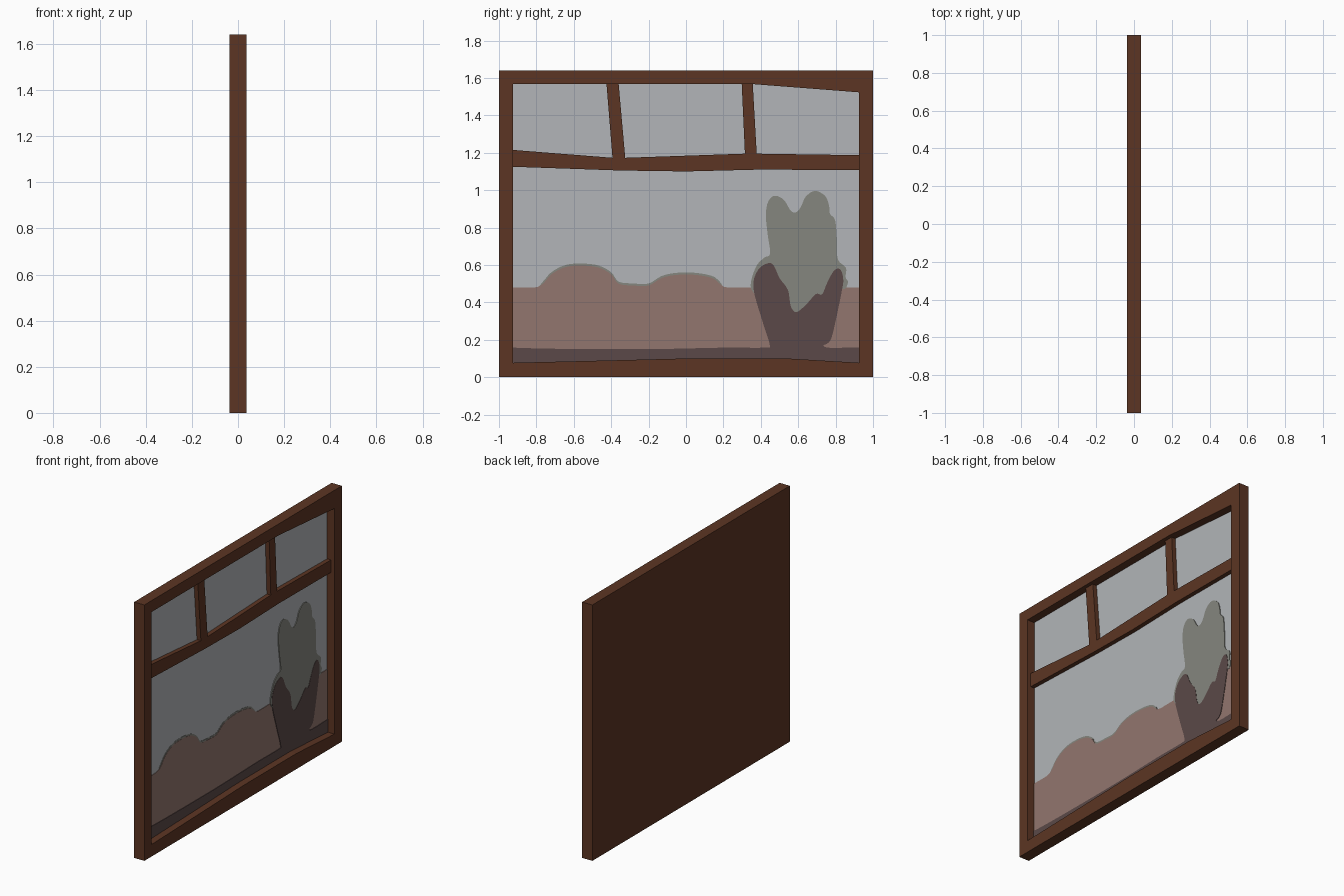
import bpy, bmesh
from mathutils import Vector

if "Cube" in bpy.data.objects:
    bpy.data.objects.remove(bpy.data.objects["Cube"])


def material(name, rgb):
    m = bpy.data.materials.new(name)
    lin = [((c / 255 + 0.055) / 1.055) ** 2.4 for c in rgb]
    m.diffuse_color = (*lin, 1)
    m.use_nodes = True
    m.node_tree.nodes["Principled BSDF"].inputs["Base Color"].default_value = m.diffuse_color
    return m


WOOD = material("brown wood", (92, 53, 35))
GLASS = material("pale grey glass", (178, 181, 184))
ROSE = material("dusty rose", (146, 118, 110))
DARK = material("dark plum", (91, 73, 72))
GREEN = material("grey green", (133, 134, 126))

BACK, FLOOR, BAR, FRONT = -0.036, -0.016, 0.012, 0.036
SIDE = 0.926
SILL = [(-SIDE, .077), (-.39, .09), (0, .1), (.54, .1), (SIDE, .077)]


def finish(bm, name, mats):
    bmesh.ops.recalc_face_normals(bm, faces=bm.faces[:])
    me = bpy.data.meshes.new(name)
    bm.to_mesh(me)
    bm.free()
    for m in mats:
        me.materials.append(m)
    ob = bpy.data.objects.new(name, me)
    bpy.context.collection.objects.link(ob)
    return ob


def ring(bm, pts, x):
    return [bm.verts.new((x, y, z)) for y, z in pts]


def bridge(bm, a, b):
    for i in range(len(a)):
        j = (i + 1) % len(a)
        bm.faces.new((a[i], a[j], b[j], b[i]))


def prism(name, pts, x0, x1, mat):
    bm = bmesh.new()
    a, b = ring(bm, pts, x0), ring(bm, pts, x1)
    bm.faces.new(a)
    bm.faces.new(b)
    bridge(bm, a, b)
    return finish(bm, name, [mat])


def smooth(pts, n=4):
    # Catmull-Rom curve through an open list of points
    p = [Vector(q) for q in [pts[0]] + pts + [pts[-1]]]
    out = []
    for i in range(1, len(p) - 2):
        a, b, c, d = p[i - 1:i + 3]
        for k in range(n):
            t = k / n
            out.append(tuple(0.5 * (2 * b + (c - a) * t + (2 * a - 5 * b + 4 * c - d) * t * t
                                    + (3 * b - a - 3 * c + d) * t ** 3)))
    return out + [tuple(p[-1])]


# window frame: one solid with a recessed glass floor
outer = [(-1, 0), (1, 0), (1, 1.64), (-1, 1.64)]
inner = SILL + [(SIDE, 1.523), (.357, 1.567), (-SIDE, 1.567)]
bm = bmesh.new()
ob_, of = ring(bm, outer, BACK), ring(bm, outer, FRONT)
inf, ing = ring(bm, inner, FRONT), ring(bm, inner, FLOOR)
bm.faces.new(ob_)
bridge(bm, ob_, of)
bridge(bm, inf, ing)
glass = bm.faces.new(ing)
glass.material_index = 1
rim = [bm.edges.get((l[i], l[(i + 1) % len(l)])) for l in (of, inf) for i in range(len(l))]
bmesh.ops.triangle_fill(bm, edges=rim, use_beauty=True, use_dissolve=False,
                        normal=Vector((1, 0, 0)))
finish(bm, "window_frame", [WOOD, GLASS])

# crooked transom with its two leaning mullions
bars = [(-SIDE, 1.125), (-.35, 1.105), (0, 1.10), (.4, 1.11), (SIDE, 1.107),
        (SIDE, 1.187), (.378, 1.195), (.357, 1.567), (.298, 1.567), (.315, 1.195),
        (-.325, 1.173), (-.36, 1.567), (-.425, 1.567), (-.393, 1.173), (-SIDE, 1.215)]
prism("transom_and_mullions", bars, FLOOR, BAR, WOOD)

# painted view: thin plates, each layer slightly prouder than the last
base = SILL[::-1]
hills = [(-SIDE, .48), (-.81, .48), (-.765, .50), (-.72, .55), (-.65, .587), (-.57, .597),
         (-.47, .587), (-.40, .55), (-.36, .50), (-.28, .49), (-.2, .49), (-.13, .53),
         (-.05, .547), (.05, .547), (.14, .53), (.18, .50), (.22, .48), (.34, .48), (SIDE, .48)]
crest = [(y, z + (.011 if z > .482 else -.01)) for y, z in hills]
prism("hill_crest", smooth(crest) + base, FLOOR, FLOOR + .0015, GREEN)
prism("hills", smooth(hills) + base, FLOOR, FLOOR + .003, ROSE)

tree = [(.37, .44), (.347, .477), (.352, .53), (.38, .60), (.42, .64), (.45, .66), (.437, .76),
        (.427, .868), (.44, .94), (.475, .97), (.523, .948), (.56, .89), (.588, .882),
        (.614, .91), (.64, .965), (.69, .996), (.743, .97), (.764, .92), (.77, .873),
        (.797, .84), (.807, .734), (.812, .63), (.855, .585), (.853, .535), (.866, .509),
        (.85, .472), (.82, .48)]
prism("leafy_bush", smooth(tree) + [(.76, .3), (.43, .3)], FLOOR, FLOOR + .0045, GREEN)

shade = [(-SIDE, .158), (-.7, .152), (-.2, .15), (.2, .158), (.42, .158), (.447, .175),
         (.41, .295), (.36, .477), (.385, .573), (.44, .61), (.47, .595), (.50, .53),
         (.545, .466), (.56, .38), (.59, .348), (.64, .386), (.695, .445), (.727, .442),
         (.754, .503), (.79, .568), (.823, .578), (.84, .53), (.834, .466), (.785, .235),
         (.762, .185), (.735, .17), (.77, .157), (SIDE, .16)]
prism("dark_bush_and_ground", smooth(shade) + base, FLOOR, FLOOR + .006, DARK)
